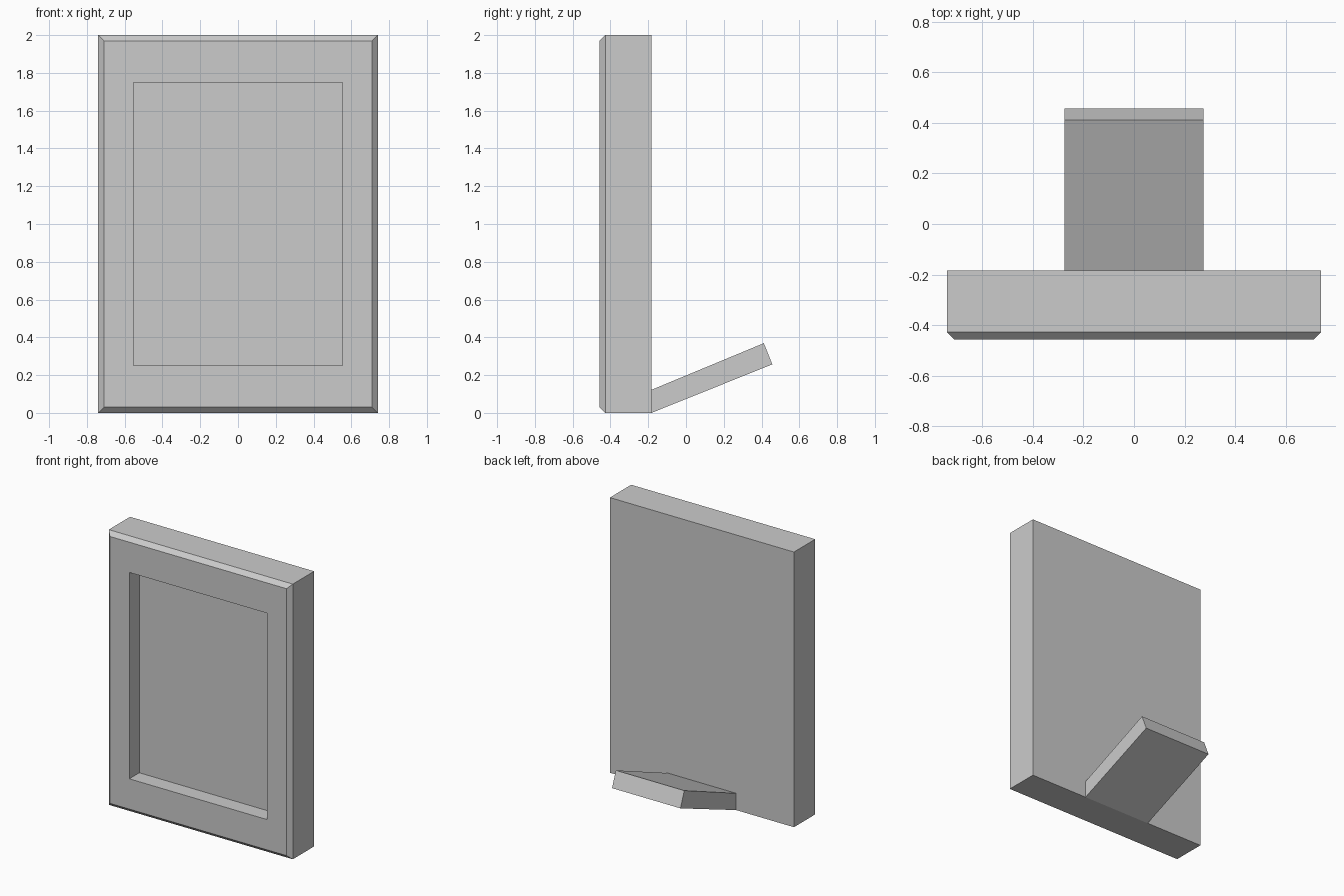
import bpy, bmesh

if "Cube" in bpy.data.objects:
    bpy.data.objects.remove(bpy.data.objects["Cube"])


def finish(bm, name):
    bmesh.ops.recalc_face_normals(bm, faces=bm.faces)
    mesh = bpy.data.meshes.new(name)
    bm.to_mesh(mesh)
    bm.free()
    obj = bpy.data.objects.new(name, mesh)
    bpy.context.collection.objects.link(obj)
    return obj


def loft(name, loops):
    """Skin a chain of equal-length point loops and cap both ends."""
    bm = bmesh.new()
    rings = [[bm.verts.new(p) for p in loop] for loop in loops]
    n = len(rings[0])
    for a, b in zip(rings, rings[1:]):
        for i in range(n):
            j = (i + 1) % n
            bm.faces.new((a[i], a[j], b[j], b[i]))
    bm.faces.new(rings[0])
    bm.faces.new(rings[-1])
    return finish(bm, name)


def rect(half_x, half_z, y):
    return [(sx * half_x, y, 1 + sz * half_z)
            for sx, sz in ((-1, -1), (1, -1), (1, 1), (-1, 1))]


# Frame: solid back, chamfered front edge, recessed picture panel
BACK = -0.183
loft("picture_frame", [
    rect(0.74, 1.0, BACK),
    rect(0.74, 1.0, -0.427),
    rect(0.71, 0.97, -0.457),
    rect(0.554, 0.75, -0.457),
    rect(0.554, 0.75, -0.342),
])

# Stand: slanted rear foot
profile = [(BACK, 0.0), (0.457, 0.257), (0.412, 0.369), (BACK, 0.122)]
loft("rear_stand", [[(x, y, z) for y, z in profile] for x in (-0.275, 0.275)])
